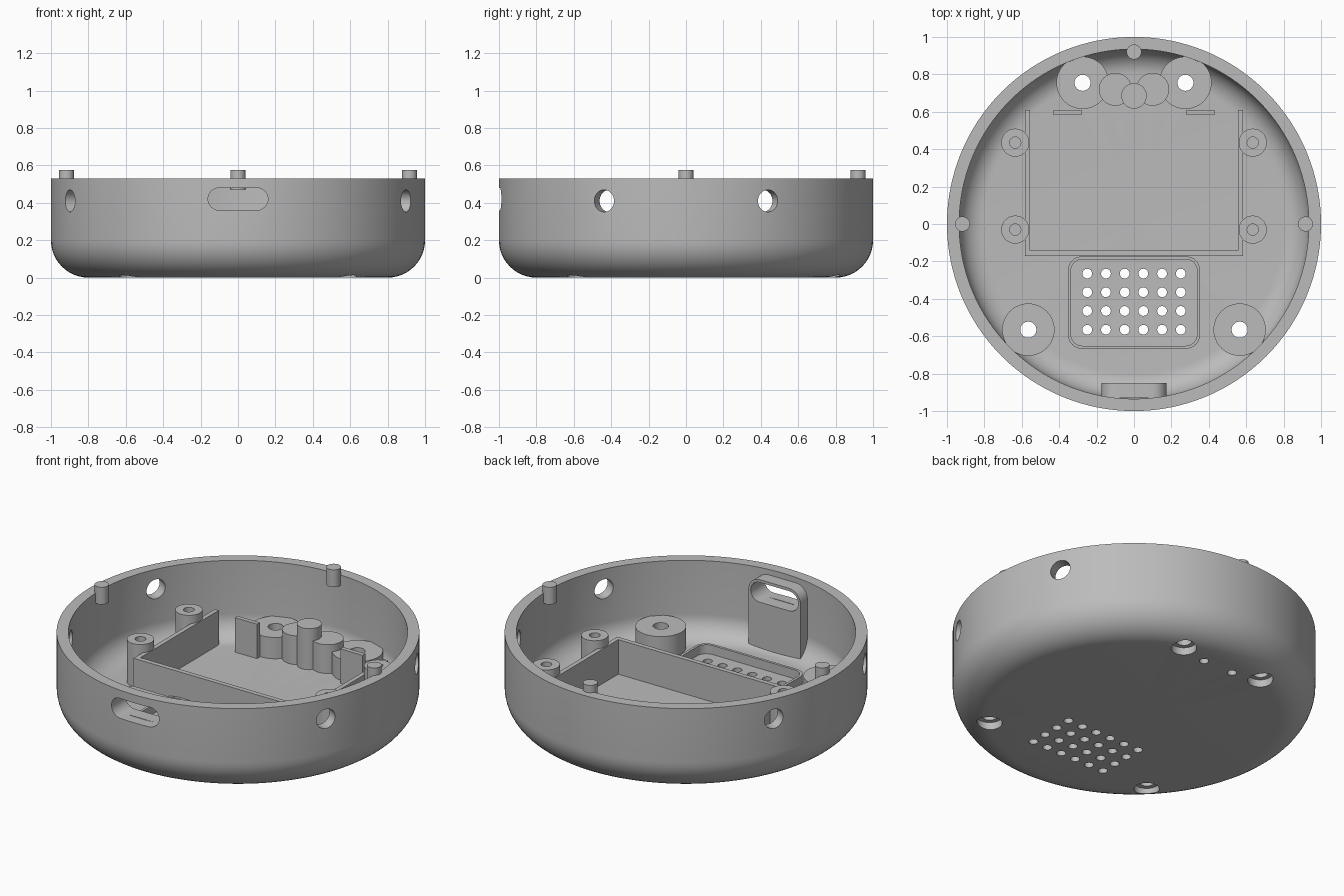
import bpy
import bmesh
from math import pi, sin, cos, radians
from mathutils import Matrix, Vector

if "Cube" in bpy.data.objects:
    bpy.data.objects.remove(bpy.data.objects["Cube"])

grey = bpy.data.materials.new("matte_grey")
grey.use_nodes = True
grey.diffuse_color = (0.5, 0.5, 0.5, 1)
grey.node_tree.nodes["Principled BSDF"].inputs["Base Color"].default_value = grey.diffuse_color

FLOOR, RIM, SINK = 0.07, 0.53, 0.065


def finish(name, bm):
    bmesh.ops.remove_doubles(bm, verts=bm.verts, dist=1e-5)
    bmesh.ops.recalc_face_normals(bm, faces=bm.faces)
    mesh = bpy.data.meshes.new(name)
    bm.to_mesh(mesh)
    bm.free()
    mesh.materials.append(grey)
    obj = bpy.data.objects.new(name, mesh)
    bpy.context.scene.collection.objects.link(obj)
    return obj


def lathe(bm, profile, matrix=Matrix(), steps=32):
    """Spin an (r, z) profile that begins and ends on the axis."""
    verts = [bm.verts.new((r, 0, z)) for r, z in profile]
    edges = [bm.edges.new(pair) for pair in zip(verts, verts[1:])]
    before = set(bm.verts) - set(verts)
    bmesh.ops.spin(bm, geom=verts + edges, cent=(0, 0, 0), axis=(0, 0, 1),
                   angle=2 * pi, steps=steps, use_merge=False)
    new = [v for v in bm.verts if v not in before]
    bmesh.ops.transform(bm, matrix=matrix, verts=new)


def rod(bm, x, y, r, z0, z1, steps=32):
    lathe(bm, [(0, z0), (r, z0), (r, z1), (0, z1)], Matrix.Translation((x, y, 0)), steps)


def prism(bm, x0, x1, y0, y1, z0, z1, low=0, high=0, matrix=Matrix()):
    """Extruded rectangle with corner radii at its low and high y sides."""
    points = []
    corners = ((x1, y1, high, -1, -1), (x0, y1, high, 1, -1),
               (x0, y0, low, 1, 1), (x1, y0, low, -1, 1))
    for i, (x, y, r, sx, sy) in enumerate(corners):
        for k in range(9 if r else 1):
            a = (i + k / 8) * pi / 2
            offset = Vector((cos(a), sin(a))) * r
            p = Vector((x + sx * r, y + sy * r)) + offset
            if not points or (p - points[-1]).length > 1e-4:
                points.append(p)
    if (points[0] - points[-1]).length < 1e-4:
        points.pop()
    bottom = [bm.verts.new(matrix @ Vector((*p, z0))) for p in points]
    top = [bm.verts.new(matrix @ Vector((*p, z1))) for p in points]
    bm.faces.new(bottom)
    bm.faces.new(top)
    for i in range(len(points)):
        j = (i + 1) % len(points)
        bm.faces.new((bottom[i], bottom[j], top[j], top[i]))


def cut(obj, cutter):
    mod = obj.modifiers.new("cut", 'BOOLEAN')
    mod.operation, mod.solver, mod.object = 'DIFFERENCE', 'EXACT', cutter
    graph = bpy.context.evaluated_depsgraph_get()
    mesh = bpy.data.meshes.new_from_object(obj.evaluated_get(graph))
    obj.modifiers.clear()
    obj.data = mesh


def single(name, build, *args, **kwargs):
    bm = bmesh.new()
    build(bm, *args, **kwargs)
    return finish(name, bm)


# Bowl with rounded bottom edge, inside and out
def arc(r, z):
    return [(0.8 + r * sin(a), z - r * cos(a)) for a in (k * pi / 24 for k in range(13))]


outline = [(0, 0)] + arc(0.2, 0.2) + [(1, RIM), (0.935, RIM)]
outline += arc(0.135, FLOOR + 0.135)[::-1] + [(0, FLOOR)]
shell = single("bowl_shell", lathe, outline, steps=128)

# Screw bosses, board posts, button supports and lid pins
bosses = [(s * x, y) for x, y in ((0.275, 0.755), (0.565, -0.565)) for s in (-1, 1)]
posts = [(s * 0.635, y) for y in (0.435, -0.03) for s in (-1, 1)]
buttons = [(s * 0.1, 0.72) for s in (-1, 1)]
cut_parts = [shell]
for x, y in bosses:
    cut_parts.append(single("screw_boss", rod, x, y, 0.14, SINK, 0.2, 48))
for x, y in posts:
    cut_parts.append(single("board_post", rod, x, y, 0.075, SINK, 0.33))
for x, y in buttons:
    cut_parts.append(single("button_support", rod, x, y, 0.088, SINK, 0.245))
single("button_centre_post", rod, 0, 0.685, 0.068, SINK, 0.32)
for x, y in ((-0.917, 0), (0.917, 0), (0, 0.92)):
    single("lid_pin", rod, x, y, 0.04, 0.47, 0.575)

# Battery bay, open at the back, with two end tabs
single("battery_front_wall", prism, -0.583, 0.583, -0.172, -0.143, SINK, 0.28)
for s in (-1, 1):
    a, b = sorted((s * 0.583, s * 0.556))
    single("battery_side_wall", prism, a, b, -0.172, 0.61, SINK, 0.28)
    a, b = sorted((s * 0.28, s * 0.43))
    single("battery_end_tab", prism, a, b, 0.583, 0.61, SINK, 0.28)

# Speaker surround
frame = single("speaker_frame", prism, -0.353, 0.353, -0.667, -0.173, SINK, 0.125,
               low=0.075, high=0.075)
opening = single("frame_cutter", prism, -0.337, 0.337, -0.651, -0.189, 0, 0.3,
                 low=0.06, high=0.06)
cut(frame, opening)

# Block behind the front slot
upright = Matrix.Rotation(pi / 2, 4, 'X')
port = single("port_block", prism, -0.175, 0.175, 0.07, 0.497, 0.85, 0.93,
              high=0.077, matrix=upright)
cut_parts.append(port)

# All holes: slot, side holes, stepped screw holes, blind holes, speaker grille
bm = bmesh.new()
prism(bm, -0.16, 0.16, 0.36, 0.48, 0.75, 1.1, low=0.06, high=0.06, matrix=upright)
for angle in (26, 154, 206, 334):
    aim = (Matrix.Translation((0, 0, 0.41)) @ Matrix.Rotation(radians(angle), 4, 'Z')
           @ Matrix.Rotation(pi / 2, 4, 'Y'))
    lathe(bm, [(0, 0.85), (0.059, 0.85), (0.059, 1.1), (0, 1.1)], aim)
for x, y in bosses:
    lathe(bm, [(0, -0.1), (0.07, -0.1), (0.07, 0.045), (0.043, 0.045), (0.043, 0.4), (0, 0.4)],
          Matrix.Translation((x, y, 0)))
for x, y in posts:
    rod(bm, x, y, 0.03, 0.12, 0.5, 24)
for x, y in buttons:
    rod(bm, x, y, 0.026, -0.1, 0.2, 24)
for i in range(6):
    for j in range(4):
        rod(bm, -0.25 + i * 0.1, -0.565 + j * 0.1, 0.026, -0.1, 0.2, 24)
holes = finish("hole_cutter", bm)
for part in cut_parts:
    cut(part, holes)
for cutter in (opening, holes):
    bpy.data.objects.remove(cutter)

# Smooth round surfaces, crisp edges
for obj in bpy.context.scene.collection.objects:
    if obj.type == 'MESH':
        for poly in obj.data.polygons:
            poly.use_smooth = True
        obj.data.set_sharp_from_angle(angle=radians(30))
